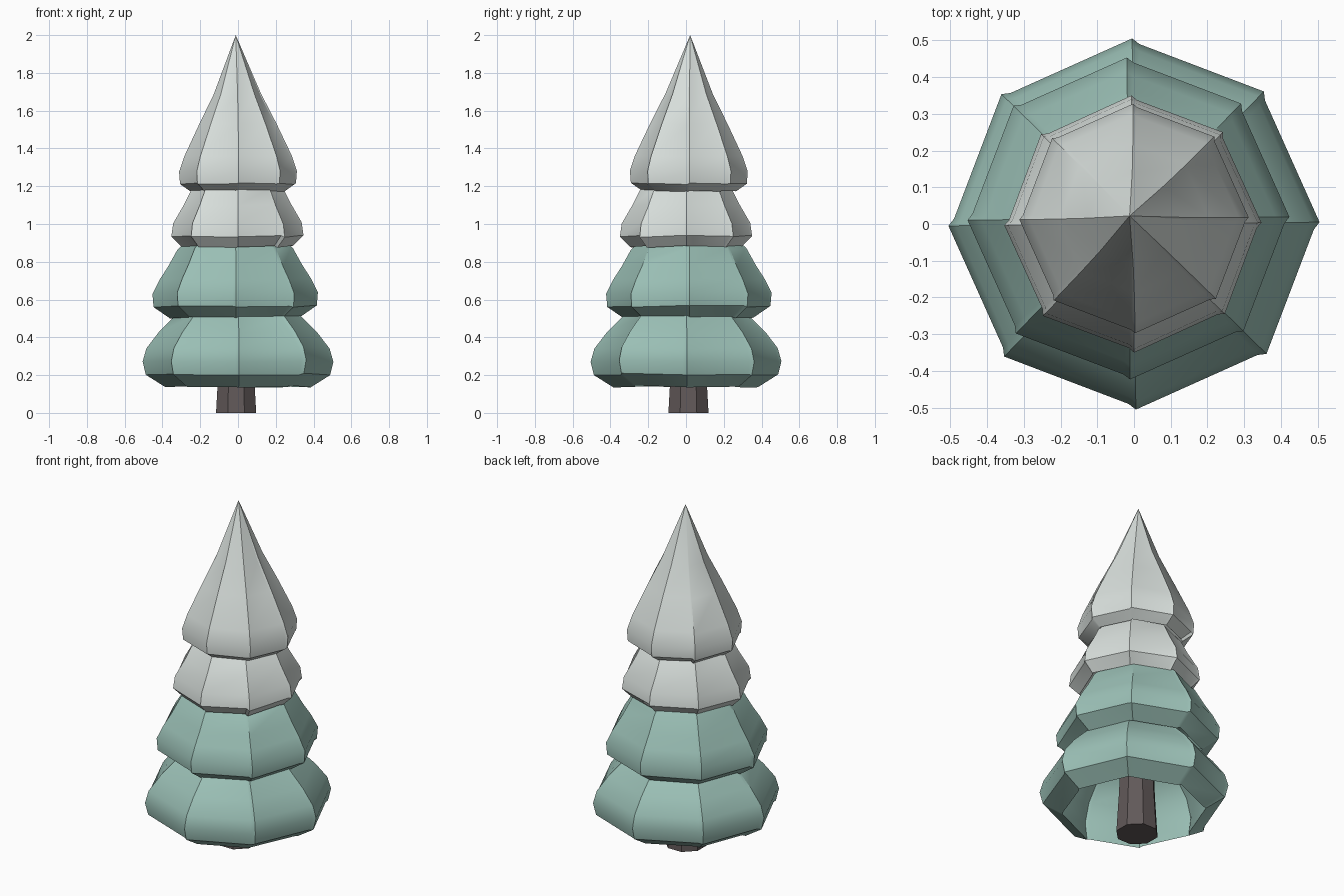
import bpy, bmesh, math, random

if "Cube" in bpy.data.objects:
    bpy.data.objects.remove(bpy.data.objects["Cube"])

random.seed(4)


def material(name, rgb):
    m = bpy.data.materials.new(name)
    m.diffuse_color = (*rgb, 1)
    m.use_nodes = True
    m.node_tree.nodes["Principled BSDF"].inputs["Base Color"].default_value = m.diffuse_color
    return m


teal = material("teal needles", (0.33, 0.53, 0.47))
snow = material("snow grey", (0.69, 0.74, 0.715))
bark = material("dark bark", (0.12, 0.10, 0.10))


def lathe(name, profile, columns, mat, centre=(0, 0), lean=(0, 0), jitter=0.0):
    """Loft a profile of (radius, z) round columns of (angle, radius factor)."""
    bm = bmesh.new()
    z0, z1 = profile[0][1], profile[-1][1]
    drop = [random.uniform(-jitter, jitter) for _ in columns]
    rings = []
    for r, z in profile:
        t = max(0, (z - z0) / (z1 - z0)) ** 2
        cx, cy = centre[0] + lean[0] * t, centre[1] + lean[1] * t
        if r == 0:
            rings.append([bm.verts.new((cx, cy, z))])
            continue
        rings.append([bm.verts.new((cx + r * f * math.cos(a), cy + r * f * math.sin(a), z + d))
                      for (a, f), d in zip(columns, drop)])
    n = len(columns)
    for lo, hi in zip(rings, rings[1:]):
        for i in range(n):
            j = (i + 1) % n
            if len(lo) == 1:
                bm.faces.new((lo[0], hi[j], hi[i]))
            elif len(hi) == 1:
                bm.faces.new((lo[i], lo[j], hi[0]))
            else:
                bm.faces.new((lo[i], lo[j], hi[j], hi[i]))
    bmesh.ops.recalc_face_normals(bm, faces=bm.faces)
    me = bpy.data.meshes.new(name)
    bm.to_mesh(me)
    bm.free()
    ob = bpy.data.objects.new(name, me)
    bpy.context.collection.objects.link(ob)
    me.materials.append(mat)
    return ob


def pleats(step):
    """Eight corners, each a raised edge overlapping the next panel."""
    cols = []
    for i in range(8):
        a = math.radians(45 * i)
        cols += [(a - 0.03, 1 - step), (a + 0.01, 1.0)]
    return cols


# Branch tiers: hollow underside, rim, bulging skirt, neck tucked in the tier above
tiers = [
    ("bottom_branches", teal, 0.03, (0, 0), (0, 0),
     [(0, 0.56), (0.17, 0.55), (0.30, 0.46), (0.37, 0.36), (0.40, 0.25), (0.385, 0.14),
      (0.488, 0.205), (0.505, 0.275), (0.485, 0.345), (0.42, 0.43), (0.34, 0.51),
      (0.24, 0.60), (0, 0.62)]),
    ("lower_middle_branches", teal, 0.03, (-0.015, 0.015), (0, 0),
     [(0, 0.70), (0.16, 0.68), (0.29, 0.62), (0.345, 0.505), (0.432, 0.565),
      (0.438, 0.635), (0.40, 0.71), (0.355, 0.78), (0.305, 0.87), (0.22, 0.95),
      (0, 0.98)]),
    ("upper_middle_branches", snow, 0.035, (-0.003, 0.0), (0, 0),
     [(0, 1.03), (0.16, 1.02), (0.24, 0.96), (0.295, 0.88), (0.35, 0.935), (0.34, 1.005),
      (0.285, 1.10), (0.245, 1.18), (0.17, 1.26), (0, 1.28)]),
    ("top_branches", snow, 0.03, (0, 0.015), (-0.012, 0.007),
     [(0, 1.31), (0.14, 1.30), (0.25, 1.175), (0.307, 1.215), (0.312, 1.28),
      (0.285, 1.36), (0.205, 1.53), (0.125, 1.69), (0, 2.0)]),
]
for name, mat, step, centre, lean, profile in tiers:
    ob = lathe(name, profile, pleats(step), mat, centre, lean, 0.006)
    bpy.context.view_layer.objects.active = ob
    ob.select_set(True)
    bpy.ops.object.shade_smooth_by_angle(angle=math.radians(30))
    ob.select_set(False)

# Trunk: tapered eight-sided post
octagon = [(math.radians(45 * i + 22.5), 1.0) for i in range(8)]
lathe("trunk", [(0, 0), (0.115, 0), (0.10, 0.25), (0.09, 0.58), (0, 0.58)], octagon, bark, (-0.01, 0.013))
